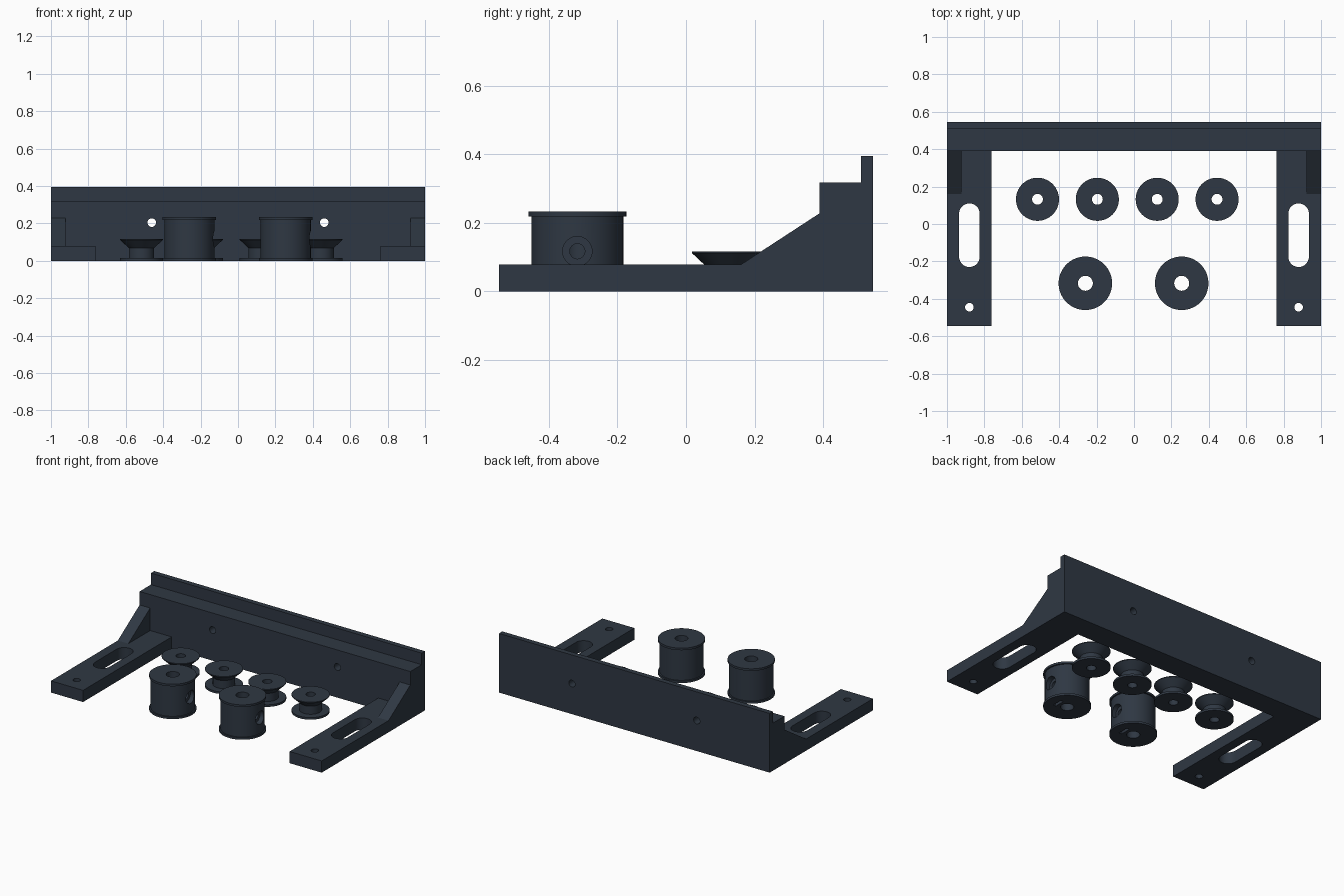
import bpy, bmesh
from math import pi, cos, sin
from mathutils import Matrix

cube = bpy.data.objects.get("Cube")
if cube:
    bpy.data.objects.remove(cube, do_unlink=True)

slate = bpy.data.materials.new("dark slate")
slate.use_nodes = True
colour = (0.028, 0.039, 0.056, 1)
slate.diffuse_color = colour
slate.node_tree.nodes["Principled BSDF"].inputs["Base Color"].default_value = colour


def make(name, bm):
    bmesh.ops.recalc_face_normals(bm, faces=bm.faces)
    mesh = bpy.data.meshes.new(name)
    bm.to_mesh(mesh)
    bm.free()
    mesh.materials.append(slate)
    ob = bpy.data.objects.new(name, mesh)
    bpy.context.collection.objects.link(ob)
    return ob


def prism(name, points, direction):
    """Extrude a flat outline of 3D points along a direction."""
    bm = bmesh.new()
    face = bm.faces.new([bm.verts.new(p) for p in points])
    new = bmesh.ops.extrude_face_region(bm, geom=[face])["geom"]
    bmesh.ops.translate(bm, vec=direction,
                        verts=[g for g in new if isinstance(g, bmesh.types.BMVert)])
    return make(name, bm)


def side_prism(name, outline, x0, x1):
    return prism(name, [(x0, y, z) for y, z in outline], (x1 - x0, 0, 0))


def box(name, x0, x1, y0, y1, z0, z1):
    return side_prism(name, [(y0, z0), (y1, z0), (y1, z1), (y0, z1)], x0, x1)


def rod(name, centre, radius, length, axis="Z"):
    bm = bmesh.new()
    turn = {"X": Matrix.Rotation(pi / 2, 4, "Y"),
            "Y": Matrix.Rotation(pi / 2, 4, "X"), "Z": Matrix()}[axis]
    bmesh.ops.create_cone(bm, cap_ends=True, segments=40, radius1=radius,
                          radius2=radius, depth=length,
                          matrix=Matrix.Translation(centre) @ turn)
    return make(name, bm)


def slot(name, x, y0, y1, radius):
    arc = [pi * i / 20 for i in range(21)]
    pts = [(x + radius * cos(a), y1 - radius + radius * sin(a), -0.1) for a in arc]
    pts += [(x - radius * cos(a), y0 + radius - radius * sin(a), -0.1) for a in arc]
    return prism(name, pts, (0, 0, 0.3))


def lathe(name, profile, x, y, n=64):
    """Revolve a closed (radius, height) profile about an upright axis."""
    bm = bmesh.new()
    rings = [[bm.verts.new((x + r * cos(2 * pi * i / n), y + r * sin(2 * pi * i / n), z))
              for r, z in profile] for i in range(n)]
    for i in range(n):
        a, b = rings[i], rings[(i + 1) % n]
        for j in range(len(profile)):
            k = (j + 1) % len(profile)
            bm.faces.new((a[j], b[j], b[k], a[k]))
    return make(name, bm)


def combine(target, tool, operation):
    bpy.context.view_layer.objects.active = target
    mod = target.modifiers.new("combine", "BOOLEAN")
    mod.operation, mod.solver, mod.object = operation, "EXACT", tool
    bpy.ops.object.modifier_apply(modifier=mod.name)
    bpy.data.objects.remove(tool, do_unlink=True)


def smooth(ob):
    bpy.ops.object.select_all(action="DESELECT")
    ob.select_set(True)
    bpy.context.view_layer.objects.active = ob
    bpy.ops.object.shade_smooth_by_angle(angle=0.5)


# Frame: stepped back rail, two arms and their gussets
FRONT, FACE, BACK, ARM = -0.545, 0.39, 0.545, 0.078
frame = side_prism("frame", [(FACE, 0), (BACK, 0), (BACK, 0.395), (0.51, 0.395),
                             (0.51, 0.318), (FACE, 0.318)], -1, 1)
for s in (-1, 1):
    arm = side_prism("arm", [(FRONT, 0), (0.45, 0), (0.45, ARM), (FRONT, ARM)], s * 0.763, s)
    combine(frame, arm, "UNION")
    gusset = side_prism("gusset", [(0.16, ARM), (0.16, 0.03), (0.45, 0.03),
                                   (0.45, 0.228), (FACE, 0.228)], s * 0.922, s)
    combine(frame, gusset, "UNION")

# Adjustment slots, arm screw holes and rail screw holes
for s in (-1, 1):
    combine(frame, slot("slot_cutter", s * 0.88, -0.23, 0.11, 0.055), "DIFFERENCE")
    combine(frame, rod("arm_hole_cutter", (s * 0.88, -0.445, 0), 0.023, 0.4), "DIFFERENCE")
    combine(frame, rod("rail_hole_cutter", (s * 0.461, 0.45, 0.204), 0.023, 0.5, "Y"),
            "DIFFERENCE")
smooth(frame)

# Large flanged spools with a set screw bore and a nut pocket underneath
SPOOL = [(0.04, 0), (0.143, 0), (0.143, 0.014), (0.134, 0.014),
         (0.134, 0.219), (0.143, 0.219), (0.143, 0.233), (0.04, 0.233)]
for side, x in (("right", -0.26), ("left", 0.255)):
    y = -0.317
    spool = lathe(side + "_spool", SPOOL, x, y)
    combine(spool, rod("screw_cutter", (x + 0.08, y, 0.117), 0.022, 0.13, "X"), "DIFFERENCE")
    combine(spool, rod("screw_head_cutter", (x + 0.14, y, 0.117), 0.043, 0.08, "X"),
            "DIFFERENCE")
    combine(spool, box("nut_cutter", x + 0.06, x + 0.08, y - 0.035, y + 0.035, -0.05, 0.15),
            "DIFFERENCE")
    smooth(spool)

# Small pulleys: thin base flange, neck and flared top
PULLEY = [(0.029, 0), (0.115, 0), (0.115, 0.014), (0.068, 0.014),
          (0.068, 0.068), (0.115, 0.112), (0.115, 0.117), (0.029, 0.117)]
for i in range(4):
    smooth(lathe("pulley_%d" % (i + 1), PULLEY, -0.516 + 0.32 * i, 0.132))
